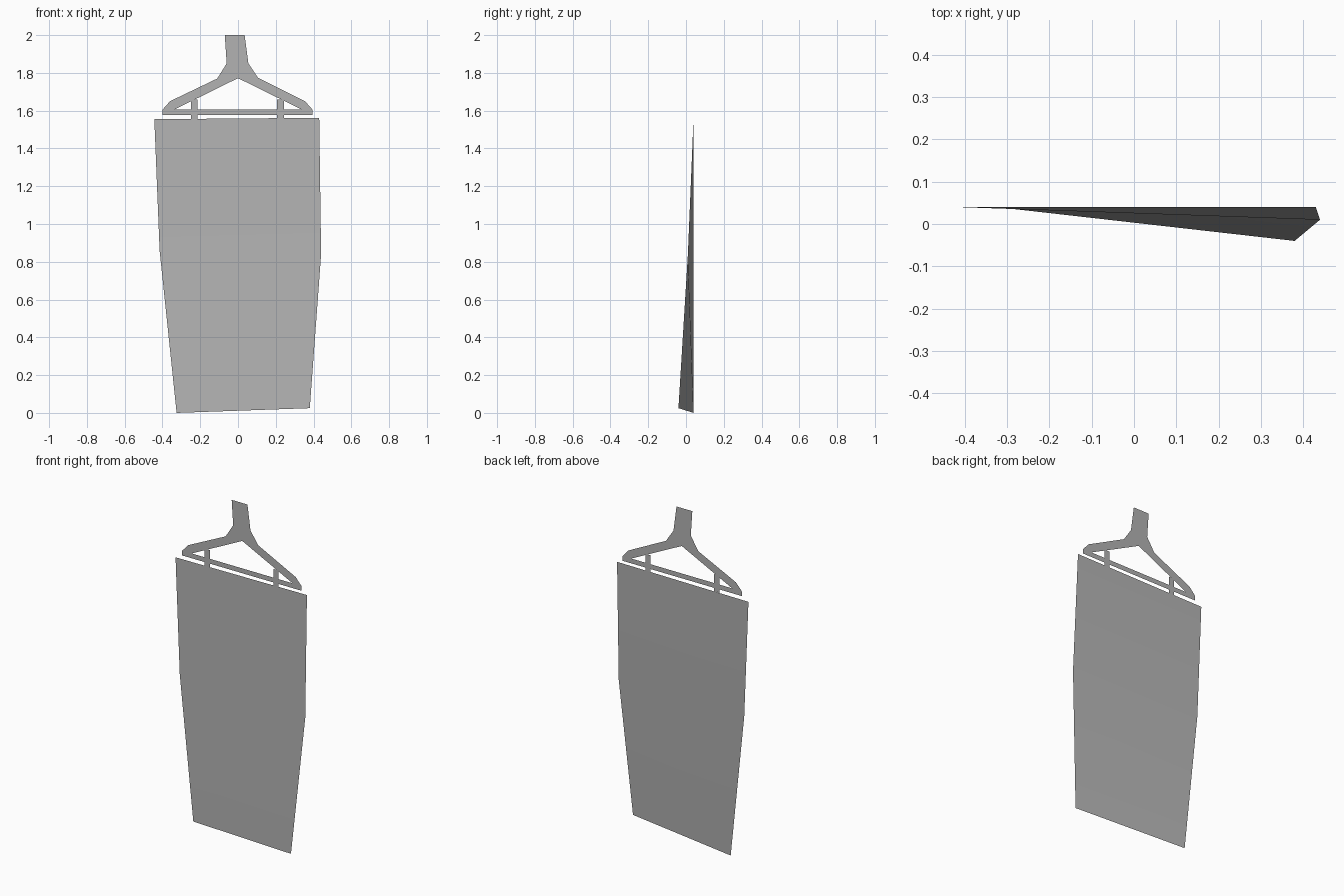
import bpy, bmesh
from mathutils import Vector

if "Cube" in bpy.data.objects:
    bpy.data.objects.remove(bpy.data.objects["Cube"])

BACK = 0.04  # depth of the flat hanger plane

grey = bpy.data.materials.new("dark_grey")
grey.diffuse_color = (0.45, 0.45, 0.45, 1)
grey.use_nodes = True
grey.node_tree.nodes["Principled BSDF"].inputs["Base Color"].default_value = grey.diffuse_color


def finish(name, bm, smooth=False):
    mesh = bpy.data.meshes.new(name)
    for f in bm.faces:
        f.smooth = smooth
    bm.to_mesh(mesh)
    bm.free()
    mesh.materials.append(grey)
    obj = bpy.data.objects.new(name, mesh)
    bpy.context.collection.objects.link(obj)
    return obj


def flat_shape(name, loops, y=BACK):
    """Fill one outline, with optional holes, facing the front."""
    bm = bmesh.new()
    edges = []
    for pts in loops:
        vs = [bm.verts.new((x, y, z)) for x, z in pts]
        edges += [bm.edges.new((a, b)) for a, b in zip(vs, vs[1:] + vs[:1])]
    bmesh.ops.triangle_fill(bm, use_beauty=True, edges=edges,
                            normal=Vector((0, -1, 0)))
    return finish(name, bm)


# Hanger: neck, sloping arms and lower bar around a triangular opening
outer = [(-0.07, 2.0), (-0.06, 1.85), (-0.11, 1.77), (-0.36, 1.65),
         (-0.4, 1.605), (-0.4, 1.578), (0.395, 1.578), (0.395, 1.605),
         (0.355, 1.65), (0.105, 1.775), (0.055, 1.85), (0.035, 2.0)]
opening = [(0, 1.772), (-0.335, 1.607), (0.335, 1.607)]
flat_shape("hanger", [outer, opening])

# Clips joining the arms to the cloth
for side, x in (("left", -0.232), ("right", 0.225)):
    w = 0.018
    flat_shape(side + "_clip",
               [[(x - w, 1.557), (x + w, 1.557), (x + w, 1.66), (x - w, 1.66)]],
               BACK - 0.001)

# Hanging cloth: three rows, with the lower right corner swinging forward
rows = [((-0.325, 0.04, 0.0), (0.38, -0.04, 0.025)),
        ((-0.415, 0.04, 0.86), (0.44, 0.01, 0.84)),
        ((-0.443, 0.04, 1.555), (0.43, 0.04, 1.562))]
bm = bmesh.new()
grid = [[bm.verts.new(p) for p in row] for row in rows]
for (a, b), (d, c) in zip(grid, grid[1:]):
    bm.faces.new((a, b, c, d))
finish("hanging_cloth", bm, smooth=True)
